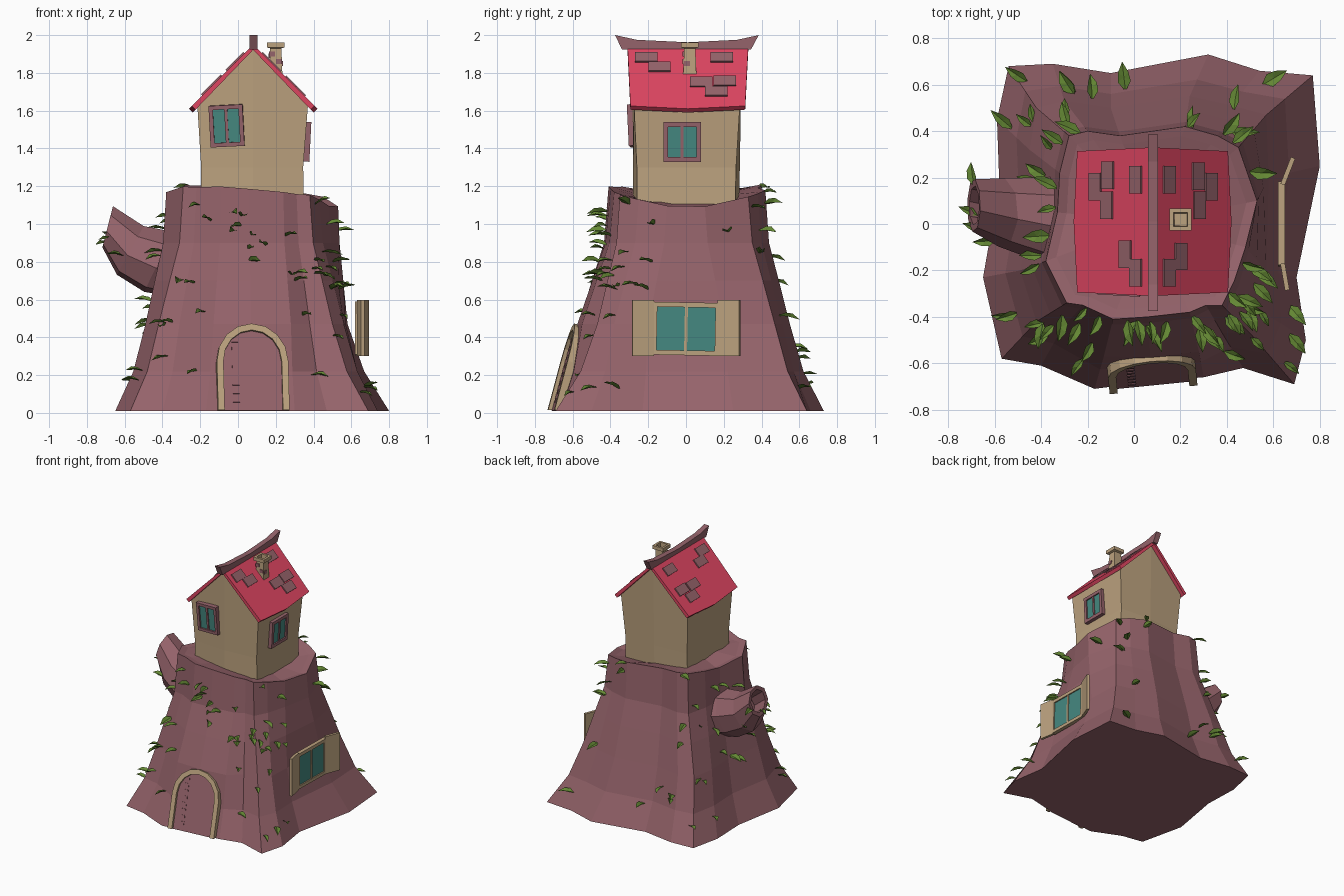
import bpy, math, random
from mathutils import Vector, Matrix

if "Cube" in bpy.data.objects:
    bpy.data.objects.remove(bpy.data.objects["Cube"])
random.seed(11)

def material(name, rgb):
    m = bpy.data.materials.new(name)
    m.diffuse_color = (*rgb, 1)
    m.use_nodes = True
    m.node_tree.nodes["Principled BSDF"].inputs["Base Color"].default_value = m.diffuse_color
    return m
BARK = material("bark", (.30, .125, .145))
TAN = material("plaster", (.50, .36, .21))
RED = material("roof_red", (.73, .06, .12))
TEAL = material("glass", (.06, .25, .22))
GREEN = material("leaf_green", (.13, .25, .035))

def mesh(name, verts, faces, mat):
    me = bpy.data.meshes.new(name)
    me.from_pydata([tuple(v) for v in verts], [], faces)
    me.materials.append(mat)
    ob = bpy.data.objects.new(name, me)
    bpy.context.collection.objects.link(ob)
    return ob

def solid_rings(name, rings, mat, bottom=True, top=True):
    n = len(rings[0])
    faces = [(r*n+i, r*n+(i+1) % n, (r+1)*n+(i+1) % n, (r+1)*n+i)
             for r in range(len(rings)-1) for i in range(n)]
    if bottom:
        faces.append(tuple(range(n))[::-1])
    if top:
        faces.append(tuple((len(rings)-1)*n+i for i in range(n)))
    return mesh(name, [v for r in rings for v in r], faces, mat)

def boxes(name, items, mat, M=Matrix()):
    verts, faces = [], []
    for c, s in items:
        k = len(verts)
        verts += [M @ Vector((c[0]+x*s[0]/2, c[1]+y*s[1]/2, c[2]+z*s[2]/2))
                  for z in (-1, 1) for x, y in ((-1, -1), (1, -1), (1, 1), (-1, 1))]
        faces += [tuple(k+i for i in f) for f in ((3, 2, 1, 0), (4, 5, 6, 7), (0, 1, 5, 4),
                  (1, 2, 6, 5), (2, 3, 7, 6), (3, 0, 4, 7))]
    return mesh(name, verts, faces, mat)

def place(loc, right, up):
    # local x = right, y = up, z = outward
    r = Vector(right).normalized()
    o = r.cross(Vector(up)).normalized()
    return Matrix.Translation(loc) @ Matrix((r, o.cross(r), o)).transposed().to_4x4()

# Stump: three outlines blended up the height
BASE = [(-.57, -.58), (-.40, -.61), (-.17, -.71), (.06, -.68), (.30, -.66), (.47, -.62), (.69, -.69),
        (.74, -.50), (.70, -.23), (.80, .25), (.77, .64), (.54, .66), (.32, .73), (-.10, .65),
        (-.35, .69), (-.54, .68), (-.59, .45), (-.58, .17), (-.65, -.23)]
MID = [(-.42, -.42), (-.31, -.45), (-.13, -.57), (.07, -.575), (.28, -.55), (.38, -.47), (.50, -.47),
       (.56, -.38), (.57, -.20), (.58, .20), (.57, .47), (.42, .51), (.24, .55), (-.10, .50),
       (-.30, .53), (-.42, .50), (-.45, .32), (-.44, .10), (-.49, -.20)]
TOP = [(-.29, -.34), (-.22, -.35), (-.09, -.41), (.06, -.40), (.24, -.38), (.31, -.35), (.38, -.35),
       (.43, -.25), (.48, -.10), (.53, .10), (.45, .33), (.36, .38), (.22, .42), (-.06, .38),
       (-.20, .40), (-.28, .38), (-.32, .22), (-.33, .05), (-.38, -.16)]
N = len(BASE)

def blend(A, B, t, z):
    return [Vector((a[0]+(b[0]-a[0])*t, a[1]+(b[1]-a[1])*t, z)) for a, b in zip(A, B)]
rings = [blend(BASE, MID, 0, .01), blend(BASE, MID, .6, .22), blend(BASE, MID, 1, .47),
         blend(MID, TOP, .45, .70), blend(MID, TOP, .85, .90), blend(MID, TOP, 1, 1.1)]
for v in rings[-1]:
    v.z = 1.11 + .2*abs(v.y) - .07*v.x
c = Vector((.07, .01, 0))
rim = [Vector((c.x+(v.x-c.x)*.9, c.y+(v.y-c.y)*.9, v.z-.01)) for v in rings[-1]]
floor = [Vector((c.x+(v.x-c.x)*.6, c.y+(v.y-c.y)*.6, 1.15-.08*v.x)) for v in rings[-1]]
solid_rings("stump", rings + [rim, floor], BARK)

# Hollow branch on the left
def branch_ring(x, y, z, r, tilt):
    return [Vector((x+r*math.sin(a)*math.sin(tilt), y+r*math.cos(a), z+r*math.sin(a)*math.cos(tilt)))
            for a in (math.tau*i/8+.2 for i in range(8))]
solid_rings("branch", [branch_ring(-.26, .03, .77, .18, .45), branch_ring(-.42, .025, .80, .18, .45),
            branch_ring(-.57, .05, .86, .15, .5), branch_ring(-.69, .08, .985, .115, .25),
            branch_ring(-.688, .08, .985, .085, .25), branch_ring(-.58, .06, .90, .08, .4)], BARK)

# House walls with gables
def wall_ring(x0, x1, y0, y1, z, zm, b):
    xm = .08
    return [(x0, y0, z), (xm, y0-b, zm), (x1, y0, z), (x1, y1, z), (xm, y1+b, zm), (x0, y1, z)]
solid_rings("house_walls", [wall_ring(-.195, .35, -.26, .26, 1.08, 1.08, .02),
            wall_ring(-.195, .345, -.26, .265, 1.30, 1.30, .02),
            wall_ring(-.215, .37, -.275, .285, 1.625, 1.925, .01)], TAN, top=False)

# Roof sheet with sagging eaves
pts = [(.08+sx*dx, y, 1.95-dx) for y, e in ((-.31, 0), (.01, .015), (.33, 0))
       for sx, dx in ((-1, .325+e), (0, 0), (1, .325+e))]
for i in (0, 2, 6, 8):
    pts[i] = (pts[i][0], pts[i][1]*.95, pts[i][2])
roof = mesh("roof", pts, [(r*3+k, r*3+k+1, r*3+k+4, r*3+k+3) for r in (0, 1) for k in (0, 1)], RED)
s = roof.modifiers.new("thickness", "SOLIDIFY")
s.thickness, s.offset = .028, -1

# Ridge beam with upturned ends
prof = [(-.34, 1.925), (.345, 1.925), (.385, 2.0), (.27, 1.975), (.01, 1.962), (-.26, 1.975), (-.375, 2.0)]
solid_rings("ridge_beam", [[(x, y, z) for y, z in prof] for x in (.06, .103)], BARK)

# Raised shingles: (distance from ridge, centre y)
right = [(.07, .19), (.195, .205), (.25, .16), (.20, .08), (.12, -.14), (.07, -.21)]
left = [(.07, .19), (.19, .21), (.245, .16), (.195, .08), (.115, -.13), (.07, -.21)]
for side, name, spots in ((1, "shingles_right", right), (-1, "shingles_left", left)):
    M = Matrix.Translation((.08, 0, 1.95)) @ Matrix.Rotation(side*math.pi/4, 4, 'Y')
    boxes(name, [((side*d*1.414, y, -.001), (.07, .118, .02)) for d, y in spots], BARK, M)

# Chimney with hollow cap and a few bricks
def sq(h, z):
    return [(.2+a*h, .02+b*h, z) for a, b in ((-1, -1), (1, -1), (1, 1), (-1, 1))]
solid_rings("chimney", [sq(.036, 1.76), sq(.03, 1.93), sq(.047, 1.935), sq(.047, 1.962),
                        sq(.03, 1.962), sq(.026, 1.87)], TAN)
boxes("chimney_bricks", [((.18, -.012, 1.90), (.03, .012, .025)), ((.217, -.012, 1.86), (.03, .012, .025)),
      ((.232, .005, 1.85), (.012, .03, .025)), ((.168, .035, 1.89), (.012, .03, .025))], BARK)

# Windows
def window(name, M, w, h, b, mat, depth=.04):
    boxes(name + "_frame", [((0, k*(h-b)/2, 0), (w, b, depth)) for k in (-1, 1)] +
          [((k*(w-b)/2, 0, 0), (b, h-2*b, depth)) for k in (-1, 1)] +
          [((0, 0, 0), (.016, h-2*b, depth*.8))], mat, M)
    boxes(name + "_glass", [((0, 0, 0), (w-2*b, h-2*b, depth*.4))], TEAL, M)
window("front_window", place((-.06, -.283, 1.52), (1, -.06, .05), (-.03, -.05, 1)), .18, .22, .022, BARK)
window("side_window", place((.366, -.02, 1.435), (0, 1, 0), (.05, 0, 1)), .2, .21, .025, BARK, .034)
window("stump_window", place((.635, 0, .445), (0, 1, -.02), (0, 0, 1)), .36, .28, .026, TAN, .03)
for name, p, q in (("shutter_back", (.64, .17), (.685, .285)), ("shutter_front", (.64, -.17), (.66, -.285))):
    d = Vector((q[0]-p[0], q[1]-p[1], 0))
    M = place(((p[0]+q[0])/2, (p[1]+q[1])/2, .45), d if d.y > 0 else -d, (0, 0, 1))
    boxes(name, [((0, 0, 0), (d.length, .295, .02))], TAN, M)

# Arched door leaning with the stump
D = place((.083, -.70, .0), (1, .1, 0), (0, .27, 1))
def arch(w, spring, top, z):
    pts = [(-w, .012)] + [(-w*math.cos(math.pi*i/8), spring+(top-spring)*math.sin(math.pi*i/8))
                          for i in range(9)] + [(w, .012)]
    return [D @ Vector((x, max(y, .012 - z*.27), z)) for x, y in pts] if z < 0 else \
           [D @ Vector((x, y, z)) for x, y in pts]
solid_rings("door", [arch(.17, .28, .46, -.07), arch(.17, .28, .46, -.002)], BARK)
loops = [arch(.19, .28, .485, -.04), arch(.19, .28, .485, .018),
         arch(.155, .28, .45, .018), arch(.155, .28, .45, -.04)]
n = len(loops[0])
mesh("door_frame", [v for l in loops for v in l],
     [(a*n+i, a*n+i+1, (a+1) % 4*n+i+1, (a+1) % 4*n+i) for a in range(4) for i in range(n-1)] +
     [(0, n, 2*n, 3*n), (n-1, 4*n-1, 3*n-1, 2*n-1)], TAN)
boxes("door_studs", [((-.09, .07+.047*i, -.002), (.035, .024, .008)) for i in range(8)], BARK, D)

# Leaves scattered over the bark, each a folded pointed blade
verts, faces = [], []
def leaf(p, out):
    L = random.uniform(.075, .12)
    w = L*random.uniform(.2, .26)
    M = place(p, Vector((out.x, out.y, 0)).normalized() +
              Vector((random.uniform(-.6, .6), random.uniform(-.6, .6), random.uniform(-.1, .4))),
              (-out.y, out.x, random.uniform(-.3, .3)))
    k = len(verts)
    verts.extend(M @ Vector(v) for v in ((-.01, 0, 0), (L*.3, -w, .008), (L*.65, -w*.8, .006), (L, 0, -.02),
                                         (L*.65, w*.8, .006), (L*.3, w, .008), (L*.45, 0, -.004)))
    faces.extend(tuple(k+i for i in f) for f in ((0, 1, 6), (1, 2, 6), (2, 3, 6), (3, 4, 6), (4, 5, 6), (5, 0, 6)))
count = 0
while count < 76:
    r, i, t, u = random.randrange(5), random.randrange(N), random.random(), random.random()
    j = (i+1) % N
    p = rings[r][i].lerp(rings[r][j], t).lerp(rings[r+1][i].lerp(rings[r+1][j], t), u)
    in_door = -.14 < p.x < .3 and p.y < -.4 and p.z < .53
    in_window = abs(p.y) < .32 and p.x > .4 and p.z < .65
    if p.z > .1 and not in_door and not in_window:
        leaf(p, p - c)
        count += 1
for p in ((-.66, -.03, .92), (-.69, .17, .96), (-.60, -.07, .83), (-.68, .04, .90), (-.55, .15, .78)):
    leaf(Vector(p), Vector((-.6, p[1]*3, 0)))
mesh("leaves", verts, faces, GREEN)
